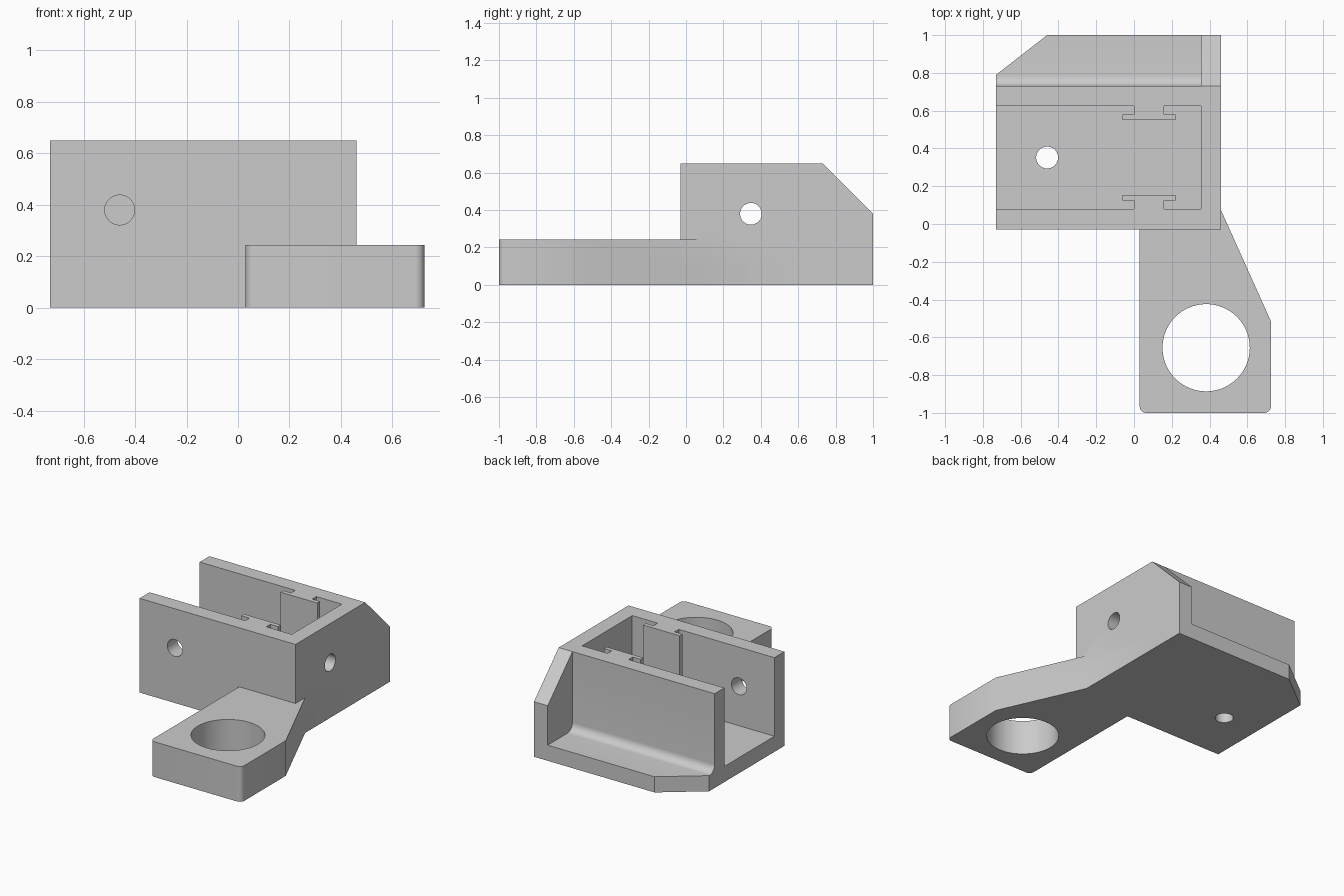
import bpy, bmesh
from math import sin, cos, pi
from mathutils import Matrix, Vector

if "Cube" in bpy.data.objects:
    bpy.data.objects.remove(bpy.data.objects["Cube"], do_unlink=True)

grey = bpy.data.materials.new("plain_grey")
grey.use_nodes = True
colour = (0.6, 0.6, 0.6, 1)
grey.diffuse_color = colour
grey.node_tree.nodes["Principled BSDF"].inputs["Base Color"].default_value = colour

LEFT, RIGHT, FRONT, BACK = -0.73, 0.46, -0.03, 0.73
HEIGHT, FLOOR, MID = 0.65, 0.108, 0.352


def prism(name, points, axis, start, end):
    """Extrude a closed outline along z (points are x, y) or x (points are y, z)."""
    place = (lambda a, b: (a, b, start)) if axis == "z" else (lambda a, b: (start, a, b))
    step = Vector((0, 0, end - start) if axis == "z" else (end - start, 0, 0))
    bm = bmesh.new()
    face = bm.faces.new([bm.verts.new(place(a, b)) for a, b in points])
    out = bmesh.ops.extrude_face_region(bm, geom=[face])
    bmesh.ops.translate(bm, vec=step, verts=[g for g in out["geom"] if isinstance(g, bmesh.types.BMVert)])
    return finish(name, bm)


def pin(name, centre, radius, length, turn, sides=48):
    bm = bmesh.new()
    bmesh.ops.create_cone(bm, cap_ends=True, segments=sides, radius1=radius, radius2=radius,
                          depth=length, matrix=Matrix.Translation(centre) @ turn)
    return finish(name, bm)


def finish(name, bm):
    bmesh.ops.recalc_face_normals(bm, faces=bm.faces)
    mesh = bpy.data.meshes.new(name)
    bm.to_mesh(mesh)
    bm.free()
    mesh.materials.append(grey)
    obj = bpy.data.objects.new(name, mesh)
    bpy.context.collection.objects.link(obj)
    return obj


def arc(cx, cy, r, a0, a1, n=8):
    return [(cx + r * cos(a0 + (a1 - a0) * i / n), cy + r * sin(a0 + (a1 - a0) * i / n))
            for i in range(n + 1)]


def combine(target, other, operation):
    mod = target.modifiers.new(other.name, "BOOLEAN")
    mod.operation, mod.solver, mod.object = operation, "EXACT", other
    bpy.context.view_layer.objects.active = target
    bpy.ops.object.modifier_apply(modifier=mod.name)
    bpy.data.objects.remove(other, do_unlink=True)


# Three-sided wall with a T-shaped rail on each inner side
rail_side = [(LEFT, 0.625), (0, 0.625), (0, 0.58), (-0.06, 0.58), (-0.06, 0.55),
             (0.22, 0.55), (0.22, 0.58), (0.16, 0.58), (0.16, 0.625), (0.355, 0.625)]
mirrored = [(x, 2 * MID - y) for x, y in reversed(rail_side)]
outer = [(LEFT, FRONT), (RIGHT, FRONT), (RIGHT, BACK), (LEFT, BACK)]
bracket = prism("mounting_bracket", outer + rail_side + mirrored, "z", 0, HEIGHT)

# Floor with the rear flange
floor = prism("floor", [(LEFT, FRONT), (RIGHT, FRONT), (RIGHT, 1), (-0.46, 1), (LEFT, 0.79)],
              "z", 0, FLOOR)

# Side gusset and the fillet where the rear wall meets the flange
gusset = prism("gusset", [(0.68, 0), (1, 0), (1, 0.38), (BACK, HEIGHT), (0.68, HEIGHT)],
               "x", 0.355, RIGHT)
r = 0.055
fillet = prism("fillet", [(0.7, 0.08), (BACK + r, 0.08)]
               + arc(BACK + r, FLOOR + r, r, 1.5 * pi, pi) + [(0.7, FLOOR + r)], "x", LEFT, 0.4)

# Front arm with rounded tip corners
c = 0.035
arm = prism("arm", [(0.03, 0.04)] + arc(0.03 + c, c - 1, c, pi, 1.5 * pi)
            + arc(0.725 - c, c - 1, c, 1.5 * pi, 2 * pi)
            + [(0.725, -0.515), (RIGHT, 0.075), (0.42, 0.04)], "z", 0, 0.243)

for part in (floor, gusset, fillet, arm):
    combine(bracket, part, "UNION")

# Large ring hole and the three screw holes
upright = Matrix()
along_x, along_y = Matrix.Rotation(pi / 2, 4, "Y"), Matrix.Rotation(pi / 2, 4, "X")
for cutter in (pin("ring_hole", (0.382, -0.655, 0.1), 0.231, 0.6, upright, 64),
               pin("floor_hole", (-0.46, MID, 0.05), 0.058, 0.3, upright),
               pin("front_hole", (-0.46, 0.02, 0.38), 0.058, 0.3, along_y),
               pin("side_hole", (0.41, MID - 0.005, 0.38), 0.058, 0.3, along_x)):
    combine(bracket, cutter, "DIFFERENCE")

bpy.ops.object.select_all(action="DESELECT")
bracket.select_set(True)
bpy.context.view_layer.objects.active = bracket
bpy.ops.object.shade_smooth_by_angle(angle=pi / 7)
